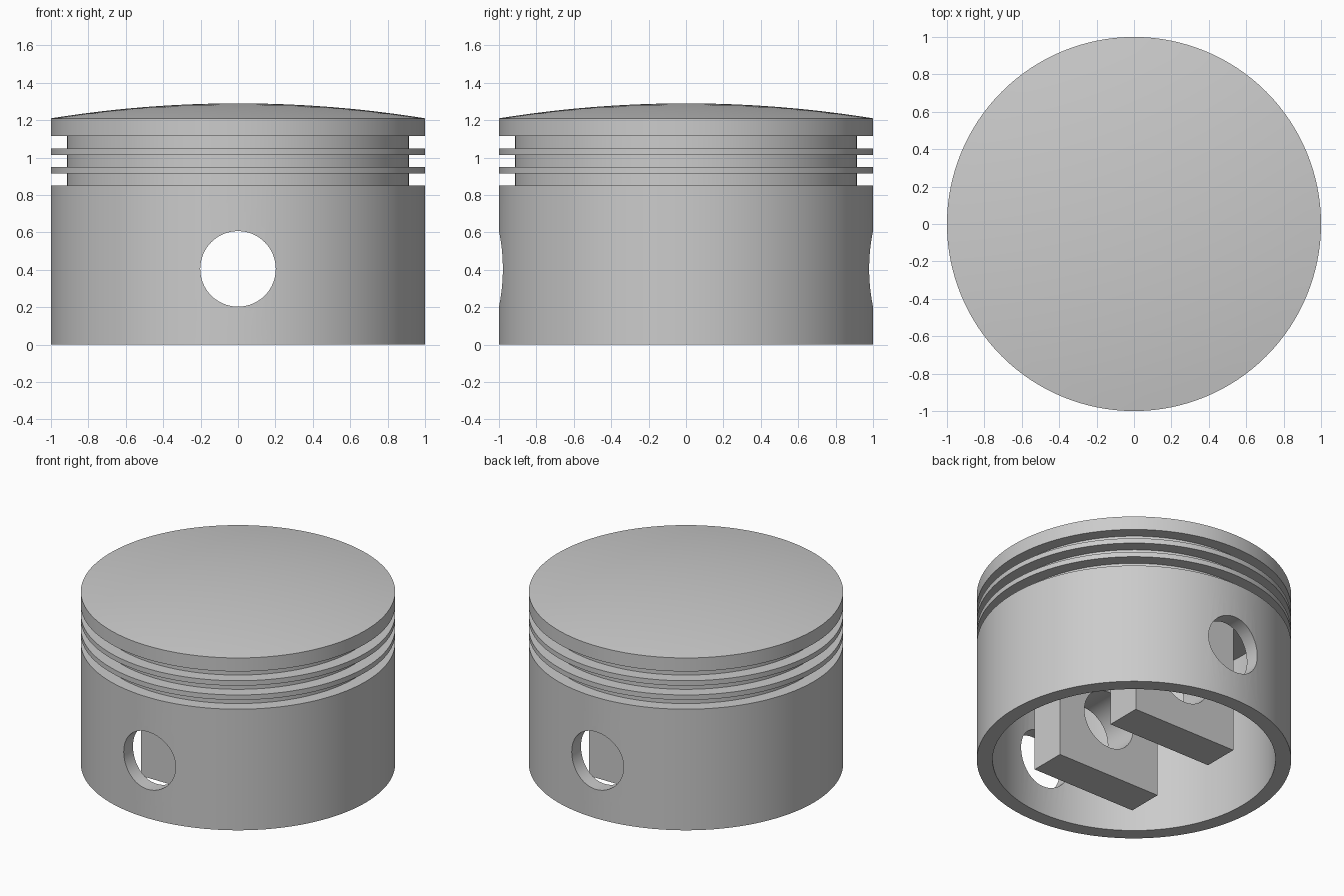
import bpy, bmesh, math

if "Cube" in bpy.data.objects:
    bpy.data.objects.remove(bpy.data.objects["Cube"])

SEGMENTS = 128
PIN_Z, PIN_R = 0.405, 0.202      # wrist pin bore
CEILING = 1.1                    # underside of the crown


def add_object(name, bm):
    bmesh.ops.recalc_face_normals(bm, faces=bm.faces)
    mesh = bpy.data.meshes.new(name)
    bm.to_mesh(mesh)
    bm.free()
    obj = bpy.data.objects.new(name, mesh)
    bpy.context.collection.objects.link(obj)
    return obj


def lathe(name, profile):
    bm = bmesh.new()
    verts = [bm.verts.new((r, 0, z)) for r, z in profile]
    edges = [bm.edges.new(pair) for pair in zip(verts, verts[1:])]
    bmesh.ops.spin(bm, geom=verts + edges, cent=(0, 0, 0), axis=(0, 0, 1),
                   angle=math.tau, steps=SEGMENTS, use_duplicate=False)
    bmesh.ops.remove_doubles(bm, verts=bm.verts, dist=1e-5)
    return add_object(name, bm)


def box(name, size, centre):
    bm = bmesh.new()
    bmesh.ops.create_cube(bm, size=1)
    bmesh.ops.scale(bm, vec=size, verts=bm.verts)
    bmesh.ops.translate(bm, vec=centre, verts=bm.verts)
    return add_object(name, bm)


# Piston shell: hollow skirt, three ring grooves, domed crown
profile = [(0, CEILING), (0.9, CEILING), (0.9, 0), (1, 0)]
for low, high in ((0.85, 0.915), (0.95, 1.015), (1.05, 1.115)):
    profile += [(1, low), (0.915, low), (0.915, high), (1, high)]
rise, edge_z = 0.08, 1.21
dome_r = (1 + rise ** 2) / (2 * rise)
for i in range(13):
    r = 1 - i / 12
    profile.append((r, edge_z + rise - dome_r + math.sqrt(dome_r ** 2 - r ** 2)))
shell = lathe("piston_shell", profile)

# Pin bosses hanging from the crown
bosses = [box(name, (0.81, 0.25, CEILING + 0.01), (0, y, (CEILING + 0.01) / 2))
          for name, y in (("front_pin_boss", -0.375), ("back_pin_boss", 0.375))]

# Pin bore through both walls and both bosses
bpy.ops.mesh.primitive_cylinder_add(vertices=64, radius=PIN_R, depth=3,
                                    location=(0, 0, PIN_Z),
                                    rotation=(math.pi / 2, 0, 0))
cutter = bpy.context.object
cutter.name = "pin_bore_cutter"
cutter.hide_render = True

for obj in [shell] + bosses:
    bpy.ops.object.select_all(action='DESELECT')
    obj.select_set(True)
    bpy.context.view_layer.objects.active = obj
    mod = obj.modifiers.new("pin_bore", 'BOOLEAN')
    mod.operation = 'DIFFERENCE'
    mod.solver = 'EXACT'
    mod.object = cutter
    bpy.ops.object.modifier_apply(modifier=mod.name)
    bpy.ops.object.shade_smooth_by_angle(angle=math.radians(30))

bpy.data.objects.remove(cutter)
